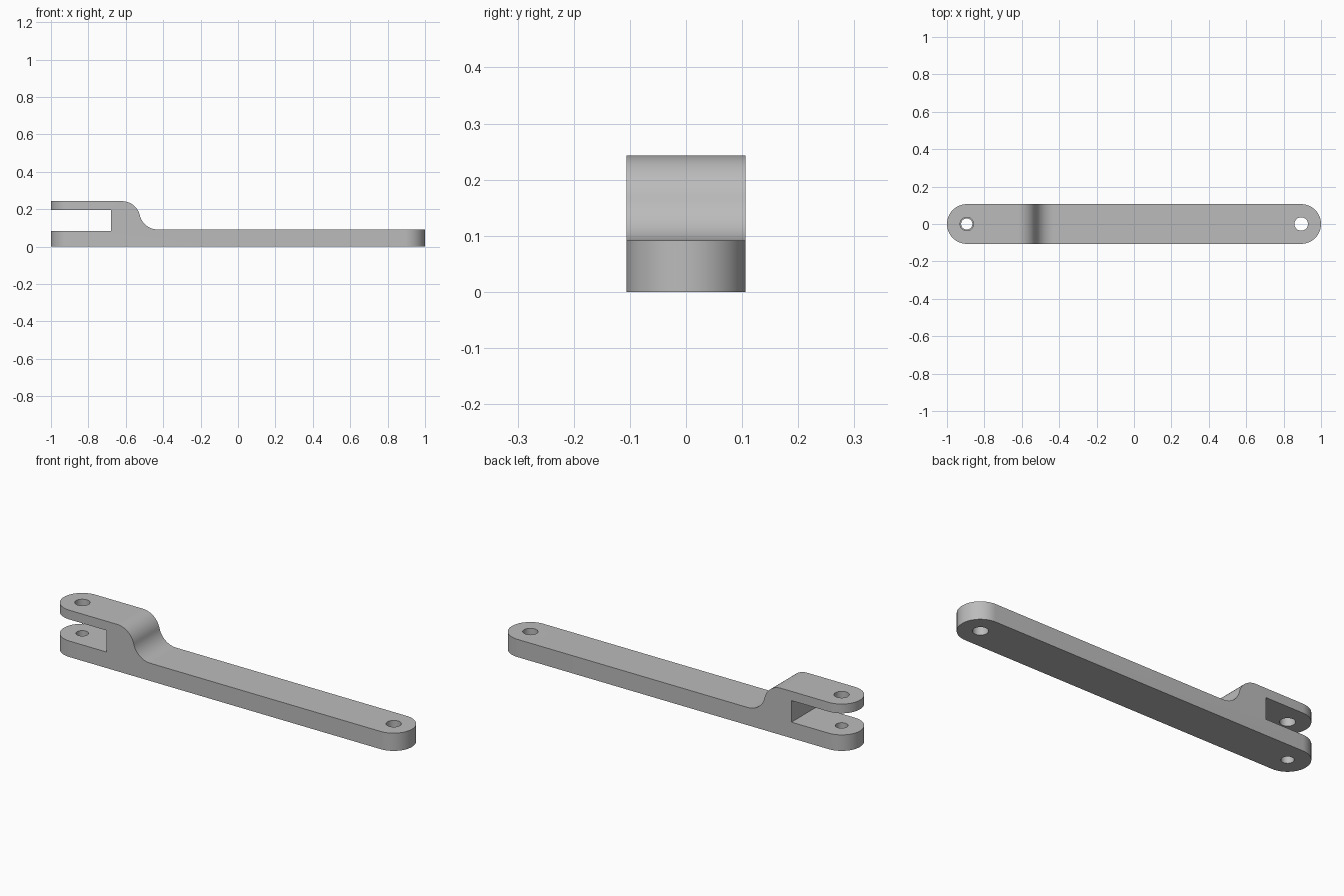
import bpy, bmesh
from math import sin, cos, pi, radians, atan
from mathutils import Vector

if "Cube" in bpy.data.objects:
    bpy.data.objects.remove(bpy.data.objects["Cube"], do_unlink=True)

R = 0.106           # half width and end radius
PIN = 1 - R         # pin hole position
TOP, ARM = 0.243, 0.092
SLOT_LOW, SLOT_HIGH, SLOT_END = 0.083, 0.195, -0.68
BEND_START, BEND_END = -0.62, -0.43
BEYOND = 1.1        # profile overshoot, trimmed by the outline


def prism(name, points, offset):
    """Solid made by sweeping a closed outline along an offset."""
    bm = bmesh.new()
    face = bm.faces.new([bm.verts.new(p) for p in points])
    swept = bmesh.ops.extrude_face_region(bm, geom=[face])["geom"]
    bmesh.ops.translate(bm, vec=offset,
                        verts=[v for v in swept if isinstance(v, bmesh.types.BMVert)])
    bmesh.ops.recalc_face_normals(bm, faces=bm.faces)
    mesh = bpy.data.meshes.new(name)
    bm.to_mesh(mesh)
    bm.free()
    obj = bpy.data.objects.new(name, mesh)
    bpy.context.collection.objects.link(obj)
    return obj


def arc(cx, cy, r, start, end, steps):
    return [(cx + r * cos(start + (end - start) * i / steps),
             cy + r * sin(start + (end - start) * i / steps)) for i in range(steps + 1)]


def cut(target, tool, operation):
    tool.hide_render = True
    mod = target.modifiers.new(operation.title(), 'BOOLEAN')
    mod.operation, mod.solver, mod.object = operation, 'EXACT', tool
    bpy.context.view_layer.objects.active = target
    bpy.ops.object.modifier_apply(modifier=mod.name)
    bpy.data.objects.remove(tool, do_unlink=True)


# Side profile: slotted fork, S-bend made of two tangent arcs, flat arm
dx, dz = BEND_END - BEND_START, TOP - ARM
sweep = 2 * atan(dz / dx)
bend_r = dx / (2 * sin(sweep))
crest = arc(BEND_START, TOP - bend_r, bend_r, pi / 2, pi / 2 - sweep, 16)
foot = arc(BEND_END, ARM + bend_r, bend_r, -pi / 2 - sweep, -pi / 2, 16)
profile = [(-BEYOND, 0), (-BEYOND, SLOT_LOW), (SLOT_END, SLOT_LOW),
           (SLOT_END, SLOT_HIGH), (-BEYOND, SLOT_HIGH), (-BEYOND, TOP)]
profile += crest + foot[1:] + [(BEYOND, ARM), (BEYOND, 0)]
link = prism("forked_link_arm", [(x, -0.2, z) for x, z in profile], Vector((0, 0.4, 0)))

# Rounded ends
outline = arc(PIN, 0, R, -pi / 2, pi / 2, 32) + arc(-PIN, 0, R, pi / 2, 3 * pi / 2, 32)
cut(link, prism("outline_tool", [(x, y, -0.1) for x, y in outline],
                Vector((0, 0, 0.5))), 'INTERSECT')

# Pin holes: arm end, upper fork, slightly smaller lower fork
for x, r, low, high in [(PIN, 0.036, -0.1, 0.4), (-PIN, 0.036, 0.14, 0.4),
                        (-PIN, 0.030, -0.1, 0.14)]:
    ring = arc(x, 0, r, 0, 2 * pi, 40)[:-1]
    cut(link, prism("hole_tool", [(a, b, low) for a, b in ring],
                    Vector((0, 0, high - low))), 'DIFFERENCE')

# Single grey metal
grey = bpy.data.materials.new("grey_metal")
grey.use_nodes = True
colour = (0.5, 0.5, 0.5, 1)
grey.diffuse_color = colour
grey.node_tree.nodes["Principled BSDF"].inputs["Base Color"].default_value = colour
link.data.materials.clear()
link.data.materials.append(grey)

bpy.ops.object.select_all(action='DESELECT')
link.select_set(True)
bpy.context.view_layer.objects.active = link
bpy.ops.object.shade_smooth_by_angle(angle=radians(30))
